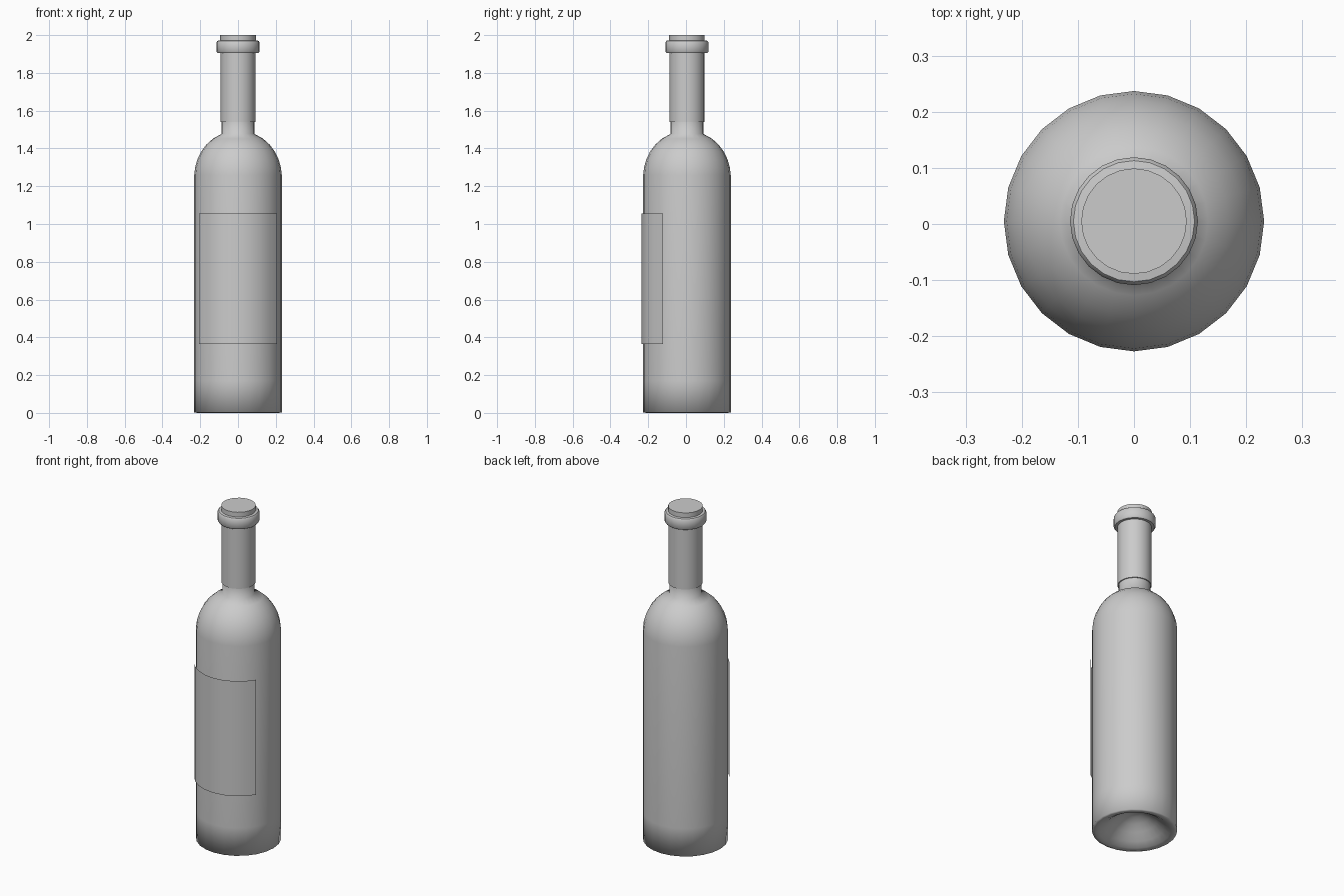
import bpy, bmesh, math

if "Cube" in bpy.data.objects:
    bpy.data.objects.remove(bpy.data.objects["Cube"])

SIDES = 24
CY = 0.005  # bottle axis sits slightly behind the origin


def finish(name, bm, angle):
    bmesh.ops.recalc_face_normals(bm, faces=bm.faces)
    mesh = bpy.data.meshes.new(name)
    bm.to_mesh(mesh)
    bm.free()
    obj = bpy.data.objects.new(name, mesh)
    obj.location = (0, CY, 0)
    bpy.context.collection.objects.link(obj)
    bpy.ops.object.select_all(action='DESELECT')
    obj.select_set(True)
    bpy.context.view_layer.objects.active = obj
    bpy.ops.object.shade_smooth_by_angle(angle=math.radians(angle))
    return obj


def lathe(name, profile, angle):
    """Revolve (radius, z) points round z, closing ends that touch the axis."""
    bm = bmesh.new()
    verts = [bm.verts.new((r, 0, z)) for r, z in profile]
    edges = [bm.edges.new(pair) for pair in zip(verts, verts[1:])]
    bmesh.ops.spin(bm, geom=verts + edges, cent=(0, 0, 0), axis=(0, 0, 1),
                   angle=2 * math.pi, steps=SIDES, use_duplicate=False)
    bmesh.ops.remove_doubles(bm, verts=bm.verts, dist=0.0005)
    return finish(name, bm, angle)


# Glass body: hollow underside, straight wall, round shoulder, neck
lathe("glass_bottle", [
    (0, 0.115), (0.04, 0.11), (0.08, 0.09), (0.12, 0.06), (0.16, 0.025),
    (0.195, 0.004), (0.215, 0), (0.232, 0.003), (0.232, 0.17), (0.232, 1.26),
    (0.227, 1.30), (0.215, 1.342), (0.196, 1.382), (0.168, 1.42),
    (0.132, 1.452), (0.087, 1.477), (0.087, 1.56)], 100)

# Foil capsule with raised lip ring and flat top
lathe("foil_capsule", [
    (0.087, 1.54), (0.093, 1.54), (0.093, 1.905), (0.108, 1.905),
    (0.114, 1.913), (0.114, 1.962), (0.108, 1.97), (0.094, 1.972),
    (0.094, 2.0), (0, 2.0)], 40)

# Curved front label
bm = bmesh.new()
columns = []
for i in range(9):
    a = math.radians(-58.5 + i * 117 / 8)
    x, y = 0.241 * math.sin(a), -0.241 * math.cos(a)
    columns.append([bm.verts.new((x, y, z)) for z in (0.365, 1.055)])
for (a0, a1), (b0, b1) in zip(columns, columns[1:]):
    bm.faces.new((a0, b0, b1, a1))
finish("front_label", bm, 40)
